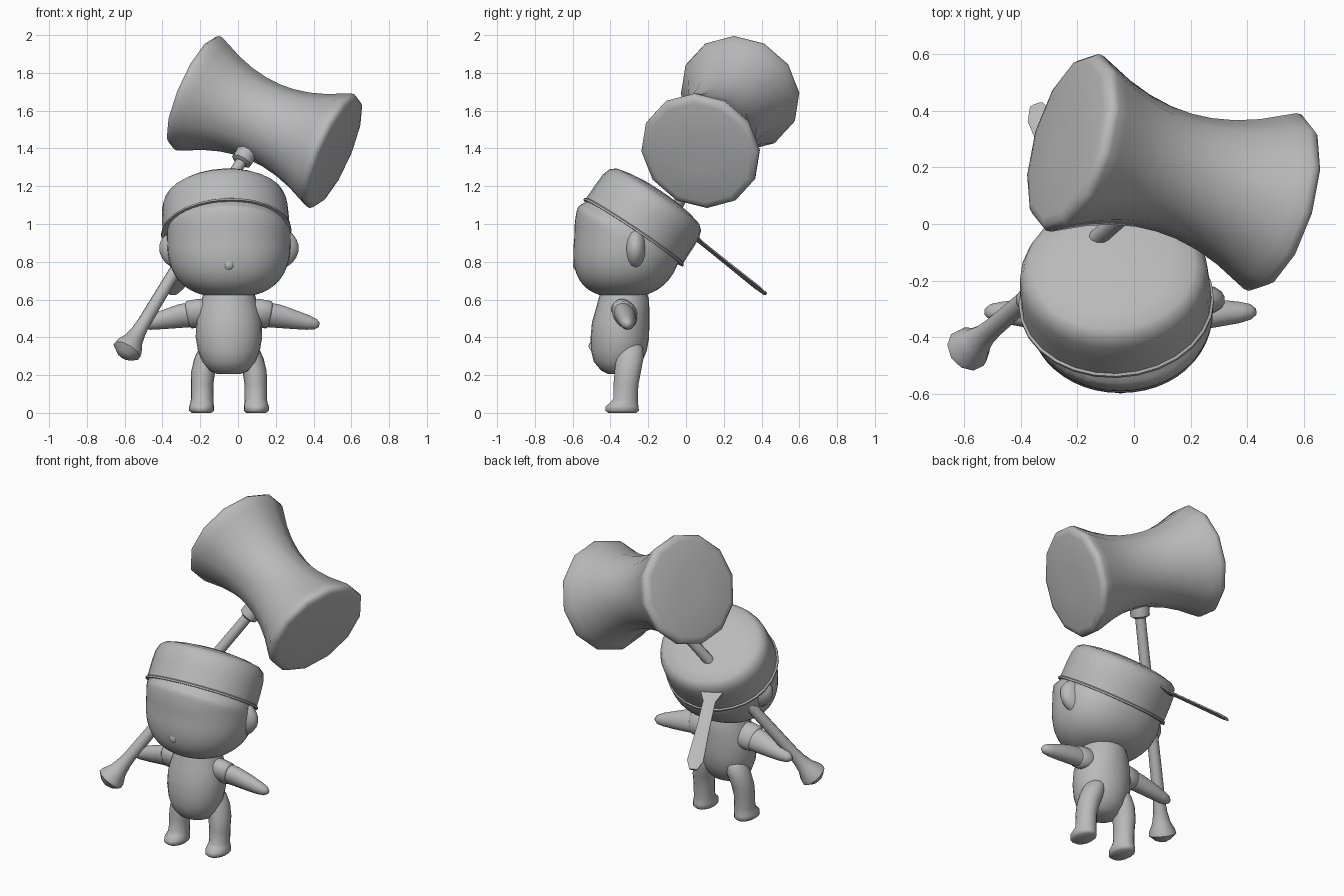
import bpy, bmesh, math
from mathutils import Vector, Matrix

if "Cube" in bpy.data.objects:
    bpy.data.objects.remove(bpy.data.objects["Cube"])

grey = bpy.data.materials.new("plain_grey")
grey.diffuse_color = (0.49, 0.49, 0.49, 1)
grey.use_nodes = True
grey.node_tree.nodes["Principled BSDF"].inputs["Base Color"].default_value = grey.diffuse_color
CX = -0.048  # the figure's own centre line


def finish(name, bm, angle=40):
    bmesh.ops.recalc_face_normals(bm, faces=bm.faces)
    mesh = bpy.data.meshes.new(name)
    bm.to_mesh(mesh)
    bm.free()
    ob = bpy.data.objects.new(name, mesh)
    bpy.context.collection.objects.link(ob)
    mesh.materials.append(grey)
    bpy.ops.object.select_all(action='DESELECT')
    ob.select_set(True)
    bpy.context.view_layer.objects.active = ob
    bpy.ops.object.shade_smooth_by_angle(angle=math.radians(angle))
    return ob


def loft(name, rings, axis, side, segs=20, angle=40, phase=0.0):
    """Skin elliptical rings (centre, half width along side, other half width)."""
    w = Vector(axis).normalized()
    u = Vector(side)
    u = (u - w * u.dot(w)).normalized()
    v = w.cross(u)
    bm = bmesh.new()
    loops = []
    for c, a, b in rings:
        loops.append([bm.verts.new(Vector(c) + u * a * math.cos(t) + v * b * math.sin(t))
                      for t in (2 * math.pi * (i + phase) / segs for i in range(segs))])
    for lo, hi in zip(loops, loops[1:]):
        for i in range(segs):
            j = (i + 1) % segs
            bm.faces.new((lo[i], lo[j], hi[j], hi[i]))
    bm.faces.new(loops[0][::-1])
    bm.faces.new(loops[-1])
    return finish(name, bm, angle)


def lathe(name, base, axis, profile, side, segs, angle=40, sx=1, sy=1, phase=0.0):
    """Turn a (height, radius) profile about an axis."""
    w = Vector(axis).normalized()
    rings = [(Vector(base) + w * h, r * sx, r * sy) for h, r in profile]
    return loft(name, rings, axis, side, segs, angle, phase)


def ellipsoid(name, centre, radii, segs=16):
    bm = bmesh.new()
    bmesh.ops.create_uvsphere(bm, u_segments=segs, v_segments=segs // 2 + 2, radius=1)
    bmesh.ops.transform(bm, matrix=Matrix.Translation(centre) @ Matrix.Diagonal((*radii, 1)),
                        verts=bm.verts)
    return finish(name, bm, 60)


# Cap plane, tilted backwards
cap_base = Vector((-0.062, -0.28, 0.952))
cap_up = Vector((-0.05, 0.555, 0.83)).normalized()
cap_x = (Vector((1, 0, 0)) - cap_up * cap_up.x).normalized()
cap_y = cap_up.cross(cap_x)
CAP_A, CAP_B = 0.34, 0.312

# Head: rounded block, tucked in under the cap rim and trimmed inside it
bm = bmesh.new()
bmesh.ops.create_uvsphere(bm, u_segments=48, v_segments=48, radius=1)
power = lambda s, e: math.copysign(abs(s) ** e, s)
for vert in bm.verts:
    x, y, z = vert.co
    r = math.hypot(x, y)
    cx, cy = (x / r, y / r) if r > 1e-6 else (0, 0)
    k = power(r, 0.76)
    e = 0.97 if cy < 0 else 0.9
    p = Vector((CX + 0.327 * k * power(cx, e), -0.303 + 0.288 * k * power(cy, e),
                0.93 + 0.318 * power(z, 0.76)))
    p.y += min(0, p.z - 0.93) * 0.11  # jaw pushed forward
    d = p - cap_base
    h, a, b = d.dot(cap_up), d.dot(cap_x), d.dot(cap_y)
    rho = math.hypot(a / CAP_A, b / CAP_B)
    limit = 0.955 + max(0, -h) * 1.7
    f = min(1, limit / rho) if rho > 1e-6 else 1
    vert.co = cap_base + cap_up * h + (cap_x * a + cap_y * b) * f
bmesh.ops.bisect_plane(bm, geom=bm.verts[:] + bm.edges[:] + bm.faces[:],
                       plane_co=cap_base + cap_up * 0.03, plane_no=cap_up, clear_outer=True)
finish("head", bm, 60)
ellipsoid("nose", (CX, -0.575, 0.785), (0.03, 0.024, 0.032), 14)

# Cap with a thin rim and a gently domed top
lathe("cap", cap_base, cap_up,
      [(0, 0.95), (0.0, 1.016), (0.01, 1.016), (0.016, 0.99), (0.11, 0.988), (0.17, 0.978),
       (0.212, 0.935), (0.234, 0.85), (0.25, 0.64), (0.262, 0.35), (0.266, 0.08)],
      (1, 0, 0), 28, 50, CAP_A, CAP_B)

# Ribbon trailing from the back of the cap
start, end = Vector((-0.19, -0.005, 0.97)), Vector((-0.345, 0.42, 0.63))
loft("cap_ribbon", [(start.lerp(end, t), w, 0.009) for t, w in
                    ((0, 0.1), (0.08, 0.075), (0.2, 0.04), (0.5, 0.042), (0.9, 0.052),
                     (1, 0.025))],
     end - start, (1, 0.37, 0), 8, 40, 0.5)

# Torso
loft("torso", [((CX, y, z), a, b) for z, y, a, b in
               ((0.205, -0.36, 0.06, 0.05), (0.225, -0.36, 0.105, 0.09),
                (0.27, -0.36, 0.14, 0.128), (0.33, -0.355, 0.164, 0.148),
                (0.4, -0.35, 0.176, 0.155), (0.48, -0.346, 0.174, 0.152),
                (0.55, -0.336, 0.16, 0.142), (0.6, -0.33, 0.145, 0.134),
                (0.65, -0.33, 0.13, 0.12))],
     (0, 0, 1), (1, 0, 0), 24, 60)

# Paired parts
for s, label in ((1, "right"), (-1, "left")):
    # Ear: low rounded cone on the side of the head
    loft(label + "_ear", [((CX + s * x, -0.268, 0.872), a, b) for x, a, b in
                          ((0.26, 0.115, 0.065), (0.305, 0.1, 0.055), (0.335, 0.078, 0.044),
                           (0.357, 0.048, 0.03), (0.368, 0.018, 0.012))],
         (s, 0, 0), (0, 0, 1), 16, 60)

    # Short sleeve, then a tapering arm
    arm_axis = (s * 0.4, 0.02, -0.07)
    tilt = (0, -0.55, 0.83)
    loft(label + "_sleeve", [((CX + s * x, -0.325, z), a, b) for x, z, a, b in
                             ((0.10, 0.535, 0.07, 0.055), (0.15, 0.528, 0.082, 0.063),
                              (0.21, 0.52, 0.08, 0.06), (0.22, 0.518, 0.07, 0.052))],
         arm_axis, tilt, 18, 60)
    loft(label + "_arm", [((CX + s * x, y, z), a, b) for x, y, z, a, b in
                          ((0.18, -0.325, 0.522, 0.072, 0.056), (0.26, -0.32, 0.512, 0.067, 0.053),
                           (0.34, -0.315, 0.495, 0.054, 0.047), (0.42, -0.312, 0.478, 0.04, 0.037),
                           (0.46, -0.31, 0.47, 0.028, 0.027), (0.478, -0.31, 0.467, 0.012, 0.012))],
         arm_axis, tilt, 18, 60)

    # Leg and foot in one skin
    loft(label + "_leg", [((CX + s * x, y, z), a, b) for z, x, y, a, b in
                          ((0.0, 0.144, -0.337, 0.052, 0.075), (0.012, 0.145, -0.338, 0.066, 0.09),
                           (0.035, 0.145, -0.338, 0.066, 0.088), (0.055, 0.143, -0.328, 0.061, 0.074),
                           (0.075, 0.142, -0.32, 0.059, 0.066), (0.15, 0.142, -0.318, 0.059, 0.067),
                           (0.22, 0.136, -0.308, 0.064, 0.071), (0.29, 0.116, -0.298, 0.067, 0.074),
                           (0.34, 0.098, -0.296, 0.062, 0.07), (0.38, 0.08, -0.305, 0.05, 0.06))],
         (0, 0, 1), (1, 0, 0), 18, 60)

# Mallet: handle with flared pommel, collar, waisted head
pommel, hub = Vector((-0.603, -0.457, 0.305)), Vector((0.144, 0.186, 1.54))
shaft = hub - pommel
length = shaft.length
lathe("mallet_handle", pommel, shaft,
      [(-0.01, 0.02), (0.0, 0.045), (0.03, 0.08), (0.055, 0.076), (0.1, 0.054), (0.16, 0.041),
       (0.22, 0.036), (0.6, 0.033), (length - 0.1, 0.03)], (1, 0, 0), 10, 40)
lathe("mallet_collar", hub, shaft,
      [(-0.275, 0.04), (-0.265, 0.056), (-0.2, 0.058), (-0.15, 0.05)], (1, 0, 0), 10, 40)

mallet_axis = Vector((0.74, -0.22, -0.32))
half = [(0.0, 0.217), (0.08, 0.222), (0.17, 0.239), (0.26, 0.268), (0.34, 0.304),
        (0.385, 0.324), (0.405, 0.325), (0.422, 0.312), (0.429, 0.284), (0.434, 0.1)]
profile = [(-h, r) for h, r in reversed(half[1:])] + half
lathe("mallet_head", (0.14, 0.182, 1.54), mallet_axis, profile, (0, 0, 1), 12, 50)
